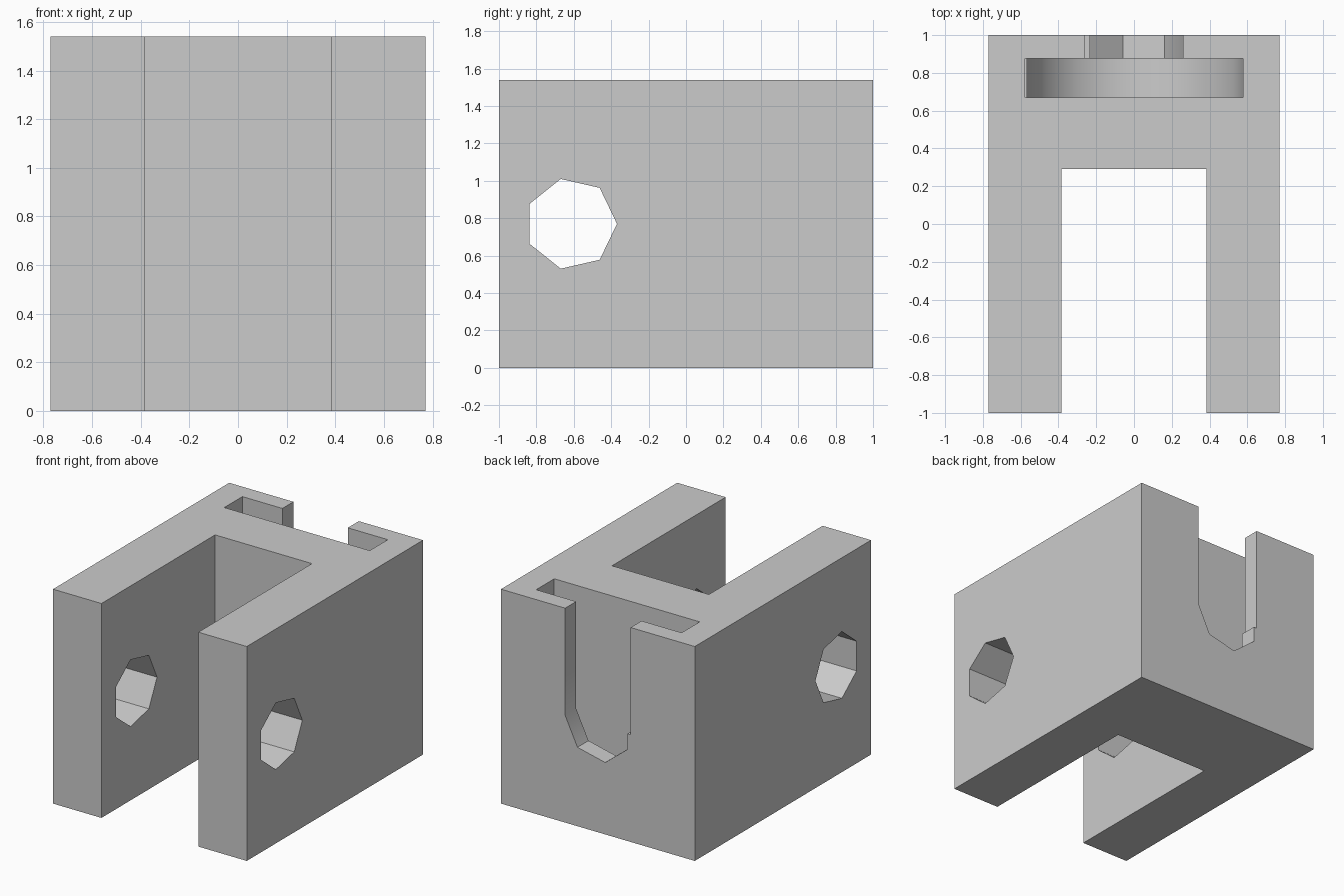
import bpy
import bmesh
from math import cos, sin, tau
from mathutils import Vector

if "Cube" in bpy.data.objects:
    bpy.data.objects.remove(bpy.data.objects["Cube"], do_unlink=True)

HALF_W, HEIGHT, MID = 0.77, 1.54, 0.77

grey = bpy.data.materials.new("light_grey")
grey.use_nodes = True
colour = (0.6, 0.6, 0.6, 1)
grey.diffuse_color = colour
grey.node_tree.nodes["Principled BSDF"].inputs["Base Color"].default_value = colour


def prism(name, outline, place, start, end):
    """Extrude a 2D outline from start to end; place(u, v, d) gives 3D points."""
    bm = bmesh.new()
    base = bm.faces.new([bm.verts.new(place(u, v, start)) for u, v in outline])
    new = bmesh.ops.extrude_face_region(bm, geom=[base])["geom"]
    shift = Vector(place(0, 0, end)) - Vector(place(0, 0, start))
    bmesh.ops.translate(bm, vec=shift,
                        verts=[g for g in new if isinstance(g, bmesh.types.BMVert)])
    bmesh.ops.recalc_face_normals(bm, faces=bm.faces)
    mesh = bpy.data.meshes.new(name)
    bm.to_mesh(mesh)
    bm.free()
    mesh.materials.append(grey)
    obj = bpy.data.objects.new(name, mesh)
    bpy.context.collection.objects.link(obj)
    return obj


def along_x(u, v, d):
    return (d, u, v)


def along_y(u, v, d):
    return (u, d, v)


def along_z(u, v, d):
    return (u, v, d)


def ring(radius, sides, cu, cv):
    return [(cu + radius * cos(tau * i / sides), cv + radius * sin(tau * i / sides))
            for i in range(sides)]


def open_slot(radius, sides):
    """Lower half of an odd-sided ring, with a straight slot open to the top."""
    lower = [p for i, p in enumerate(ring(radius, sides, 0, MID))
             if i == 0 or i > sides // 2]
    flat_x = lower[1][0]
    top = HEIGHT + 0.1
    return lower[:1] + [(radius, top), (-radius, top), (-radius, MID),
                        (flat_x, MID)] + lower[1:]


# Forked block
IN = 0.385
fork = [(-HALF_W, -1), (-IN, -1), (-IN, 0.29), (IN, 0.29),
        (IN, -1), (HALF_W, -1), (HALF_W, 1), (-HALF_W, 1)]
block = prism("fork_block", fork, along_z, 0, HEIGHT)

# Pivot hole through both arms, then the wide head slot and narrow neck slot
cutters = [
    prism("pivot_hole", ring(0.246, 7, -0.615, MID), along_x, -1, 1),
    prism("head_slot", open_slot(0.578, 15), along_y, 0.67, 0.875),
    prism("neck_slot", open_slot(0.26, 7), along_y, 0.77, 1.1),
]
bpy.context.view_layer.objects.active = block
for cutter in cutters:
    cutter.hide_render = True
    cut = block.modifiers.new(cutter.name, "BOOLEAN")
    cut.operation = "DIFFERENCE"
    cut.solver = "EXACT"
    cut.object = cutter
    bpy.ops.object.modifier_apply(modifier=cut.name)
for cutter in cutters:
    bpy.data.objects.remove(cutter, do_unlink=True)

# Smooth slot floors, sharp corners
bpy.ops.object.select_all(action="DESELECT")
block.select_set(True)
bpy.ops.object.shade_smooth_by_angle()
